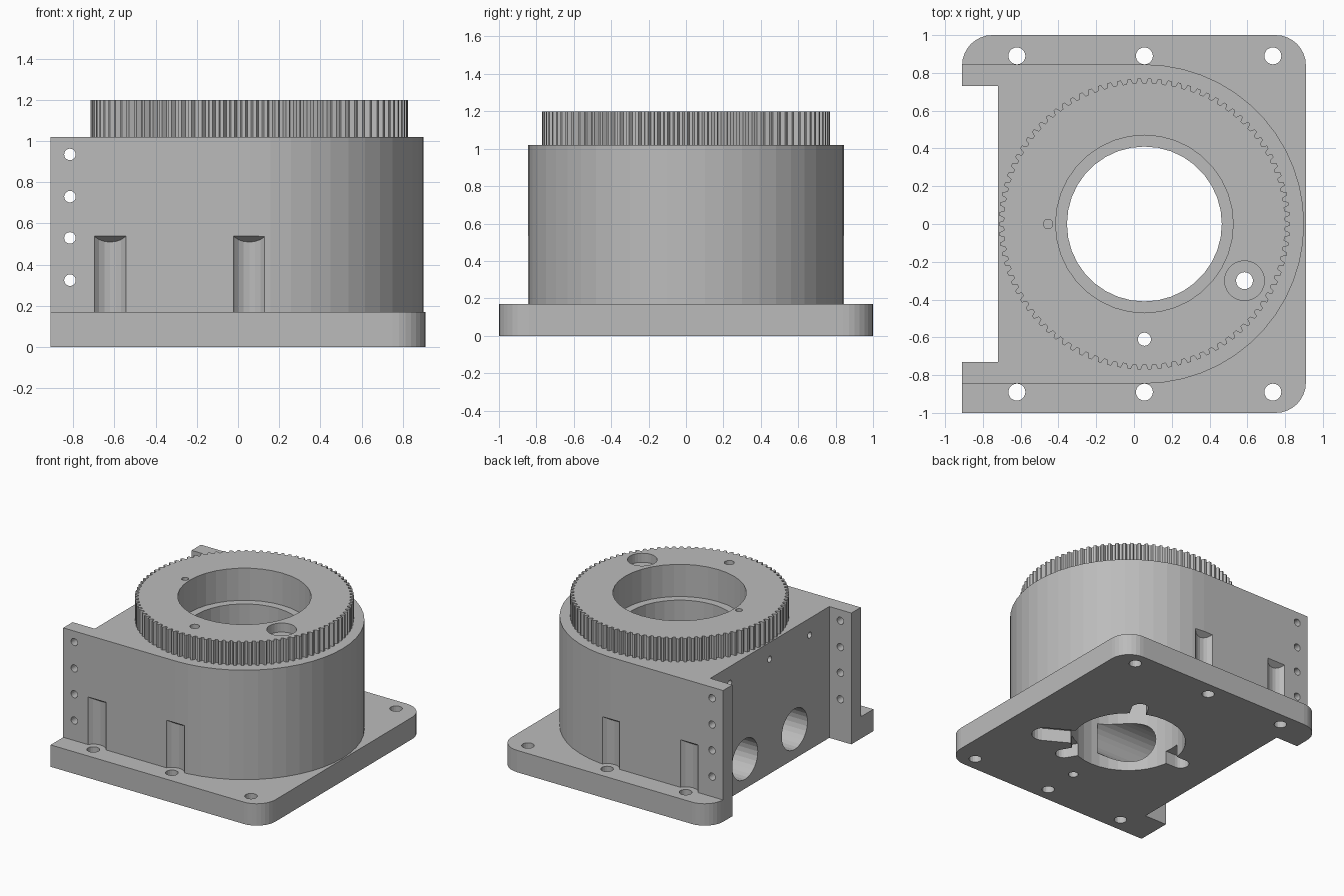
import bpy, bmesh
from math import sin, cos, pi, radians
from mathutils import Matrix, Vector

if "Cube" in bpy.data.objects:
    bpy.data.objects.remove(bpy.data.objects["Cube"])

CX = 0.055            # axis of the bore and the ring gear
GREY = (0.5, 0.5, 0.5, 1)
mat = bpy.data.materials.new("plain grey")
mat.use_nodes = True
mat.diffuse_color = GREY
mat.node_tree.nodes["Principled BSDF"].inputs["Base Color"].default_value = GREY


def arc(x, y, r, a0, a1, n):
    """Points on an arc, both ends included, angles in degrees."""
    angles = [radians(a0 + (a1 - a0) * i / n) for i in range(n + 1)]
    return [(x + r * cos(a), y + r * sin(a)) for a in angles]


def prism(name, outline, z0, z1, matrix=None):
    """Extrude a closed outline from z0 up to z1."""
    bm = bmesh.new()
    face = bm.faces.new([bm.verts.new((x, y, z0)) for x, y in outline])
    ext = bmesh.ops.extrude_face_region(bm, geom=[face])
    for v in ext["geom"]:
        if isinstance(v, bmesh.types.BMVert):
            v.co.z = z1
    if matrix:
        bm.transform(matrix)
    bmesh.ops.recalc_face_normals(bm, faces=bm.faces)
    mesh = bpy.data.meshes.new(name)
    bm.to_mesh(mesh)
    bm.free()
    obj = bpy.data.objects.new(name, mesh)
    bpy.context.collection.objects.link(obj)
    mesh.materials.append(mat)
    return obj


def cut(targets, cutter):
    """Subtract a cutter from the given parts, then discard it."""
    cutter.hide_render = True
    for obj in targets:
        mod = obj.modifiers.new("cut", "BOOLEAN")
        mod.operation = "DIFFERENCE"
        mod.solver = "EXACT"
        mod.object = cutter
        bpy.context.view_layer.objects.active = obj
        bpy.ops.object.modifier_apply(modifier=mod.name)
    bpy.data.objects.remove(cutter)


def drill(targets, x, y, r, z0, z1, n=20):
    cut(targets, prism("drill", arc(x, y, r, 0, 360, n)[:-1], z0, z1))


def drill_along(targets, start, axis, length, r, n=20):
    """Drill a sideways hole from a start point along an axis."""
    turn = Vector(axis).to_track_quat("Z", "Y").to_matrix().to_4x4()
    cut(targets, prism("drill", arc(0, 0, r, 0, 360, n)[:-1], 0, length,
                       Matrix.Translation(start) @ turn))


# Base plate: three rounded corners, one square, mounting recess on the -x side
RC = 0.16
recess = [(-0.91, 0.73), (-0.72, 0.73), (-0.72, -0.73), (-0.91, -0.73)]
plate = prism("base_plate",
              recess + [(-0.91, -1)]
              + arc(0.91 - RC, -1 + RC, RC, -90, 0, 8)
              + arc(0.91 - RC, 1 - RC, RC, 0, 90, 8)
              + arc(-0.91 + RC, 1 - RC, RC, 90, 180, 8), 0, 0.17)

# Housing: half round at +x, straight flanks ending in two side flanges
housing = prism("housing",
                recess + [(-0.91, -0.845)] + arc(CX, 0, 0.845, -90, 90, 26)
                + [(-0.91, 0.845)], 0.17, 1.02)

# Ring gear on top
TEETH = 90
teeth = []
for i in range(TEETH):
    for step, r in ((-0.34, 0.745), (-0.16, 0.77), (0.16, 0.77), (0.34, 0.745)):
        a = 2 * pi * (i + step) / TEETH
        teeth.append((CX + r * cos(a), r * sin(a)))
gear = prism("ring_gear", teeth, 1.02, 1.2)

# Stepped central bore
everything = [plate, housing, gear]
drill(everything, CX, 0, 0.41, -0.1, 1.3, 36)
drill([housing, gear], CX, 0, 0.47, 0.95, 1.3, 36)

# Underside slots radiating from the bore
for angle, reach, half in ((60, 0.49, 0.06), (180, 0.49, 0.06),
                           (-60, 0.49, 0.06), (-29.5, 0.61, 0.09)):
    outline = [(0.3, half), (0.3, -half)] + arc(reach, 0, half, -90, 90, 10)
    place = Matrix.Translation((CX, 0, 0)) @ Matrix.Rotation(radians(angle), 4, "Z")
    cut([plate], prism("slot", outline, -0.1, 0.1, place))

# Vertical holes: access hole, counterbored shaft hole, blind pin hole
drill(everything, CX, -0.61, 0.035, -0.1, 1.3)
drill(everything, 0.585, -0.3, 0.045, -0.1, 1.3)
drill([gear], 0.585, -0.3, 0.105, 1.13, 1.3, 28)
drill([gear], -0.455, 0, 0.025, 1.08, 1.3, 14)

for side in (-1, 1):
    # Plate bolt holes
    for x in (-0.62, CX, 0.735):
        drill([plate], x, side * 0.89, 0.045, -0.1, 0.3)
    # Bolt clearance recesses in the flanks, with a sloping roof
    for x in (-0.62, CX):
        pocket = prism("pocket", arc(x, side * 0.89, 0.09, 0, 360, 20)[:-1], 0.1, 0.54)
        for v in pocket.data.vertices:
            if v.co.z > 0.3:
                v.co.z += 0.67 * (abs(v.co.y) - 0.845)
        cut([housing], pocket)
    # Column of screw holes in each side flange
    for z in (0.325, 0.53, 0.73, 0.935):
        drill_along([housing], (-0.815, side * 0.65, z), (0, side, 0), 0.3, 0.028)
    # Wide ports running into the bore
    drill_along([plate, housing], (-0.8, side * 0.305, 0.23), (1, 0, 0), 0.8, 0.158, 28)

# Small screw holes along the top of the recessed face
for y in (-0.49, 0, 0.49):
    drill_along([housing], (-0.8, y, 0.89), (1, 0, 0), 0.22, 0.024, 14)
